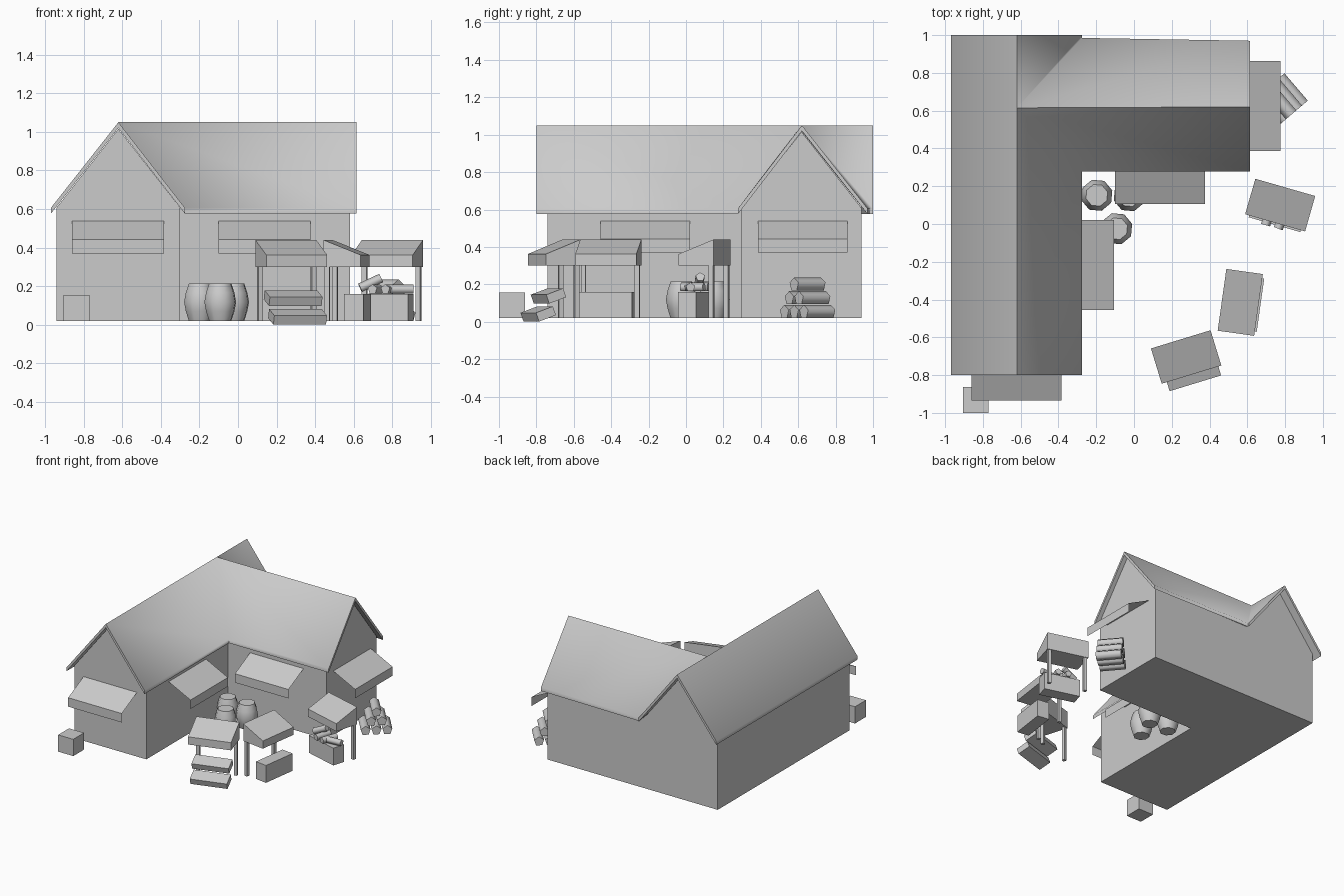
import bpy, bmesh, math
from mathutils import Matrix, Vector

if "Cube" in bpy.data.objects:
    bpy.data.objects.remove(bpy.data.objects["Cube"])

grey = bpy.data.materials.new("plain_grey")
grey.diffuse_color = (0.6, 0.6, 0.6, 1)
grey.use_nodes = True
grey.node_tree.nodes["Principled BSDF"].inputs["Base Color"].default_value = grey.diffuse_color


def T(x, y, z=0, rz=0, rx=0, ry=0):
    return (Matrix.Translation((x, y, z)) @ Matrix.Rotation(math.radians(rz), 4, 'Z')
            @ Matrix.Rotation(math.radians(ry), 4, 'Y') @ Matrix.Rotation(math.radians(rx), 4, 'X'))


def finish(name, bm, mat=Matrix(), smooth=None):
    bmesh.ops.transform(bm, matrix=mat, verts=bm.verts)
    bmesh.ops.recalc_face_normals(bm, faces=bm.faces)
    me = bpy.data.meshes.new(name)
    bm.to_mesh(me)
    bm.free()
    me.materials.append(grey)
    if smooth:
        me.shade_smooth()
        me.set_sharp_from_angle(angle=math.radians(smooth))
    ob = bpy.data.objects.new(name, me)
    bpy.context.collection.objects.link(ob)
    return ob


def loft(name, rings, mat=Matrix(), smooth=None):
    # closed solid through a list of point rings
    bm = bmesh.new()
    vs = [[bm.verts.new(p) for p in r] for r in rings]
    n = len(vs[0])
    for a, b in zip(vs, vs[1:]):
        for i in range(n):
            bm.faces.new((a[i], a[(i + 1) % n], b[(i + 1) % n], b[i]))
    bm.faces.new(vs[0])
    bm.faces.new(vs[-1])
    return finish(name, bm, mat, smooth)


def prism(name, profile, x0, x1, mat=Matrix(), smooth=None):
    # (y, z) profile extruded along x
    return loft(name, [[(x, y, z) for y, z in profile] for x in (x0, x1)], mat, smooth)


def box(name, sx, sy, sz, mat):
    p = [(-sy / 2, -sz / 2), (sy / 2, -sz / 2), (sy / 2, sz / 2), (-sy / 2, sz / 2)]
    return prism(name, p, -sx / 2, sx / 2, mat)


def log(name, r, length, mat):
    p = [(r * math.sin(i * math.tau / 5), r * math.cos(i * math.tau / 5)) for i in range(5)]
    return prism(name, p, -length / 2, length / 2, mat, 75)


# gabled walls of the two wings
gable = [(-.32, .02), (.32, .02), (.32, .608), (0, 1.015), (-.32, .608)]
prism("main_wing_walls", gable, -.74, .938, T(-.62, 0, 0, 90))
prism("side_wing_walls", gable, -.30, .58, T(0, .618))

# L-shaped roof with a valley on each side of the joint
E, R = .606, 1.05
pts = [(-.62, -.8, R), (-.62, .615, R), (-.62, 1, R), (-.97, -.8, E), (-.97, .615, E), (-.97, 1, E),
       (-.275, -.8, E), (-.275, .278, E), (.615, .278, E), (.615, .62, R), (.615, .97, E),
       (-.275, .985, E), (-.275, 1, E)]
bm = bmesh.new()
v = [bm.verts.new(p) for p in pts]
for f in ((0, 3, 4, 1), (1, 4, 5, 2), (0, 1, 7, 6), (1, 9, 8, 7), (1, 11, 10, 9), (1, 2, 12, 11)):
    bm.faces.new([v[i] for i in f])
ext = bmesh.ops.extrude_face_region(bm, geom=bm.faces[:], use_keep_orig=True)
bmesh.ops.translate(bm, vec=(0, 0, -.03),
                    verts=[g for g in ext["geom"] if isinstance(g, bmesh.types.BMVert)])
finish("roof", bm, smooth=80)

# thin wall awnings: slope and hanging front
for i, (x, y, rz) in enumerate([(-.622, -.74, 0), (-.30, -.217, 90), (.138, .30, 0), (.58, .625, 90)]):
    bm = bmesh.new()
    rows = [[bm.verts.new((sx * .239, yy, zz)) for sx in (-1, 1)]
            for yy, zz in ((0, .538), (-.195, .442), (-.195, .37))]
    for a, b in zip(rows, rows[1:]):
        bm.faces.new((a[0], b[0], b[1], a[1]))
    finish(f"awning_{i + 1}", bm, T(x, y, 0, rz))

# market stalls: wedge canopy on two back posts
stalls = [(.276, -.704, 17), (.5625, -.415, 82), (.774, .10, -16)]
canopy = [(.0975, .30), (.0975, .44), (-.0975, .362), (-.0975, .30)]
for i, (x, y, rz) in enumerate(stalls):
    m = T(x, y, 0, rz)
    prism(f"stall_canopy_{i + 1}", canopy, -.165, .165, m)
    for s in (-1, 1):
        box(f"stall_post_{i + 1}_{'left' if s < 0 else 'right'}", .025, .025, .29,
            m @ T(s * .145, .08, .165))
    if i == 0:
        # two tilted display trays
        box("upper_tray", .285, .1, .05, m @ T(0, -.033, .138, 0, 20))
        box("lower_tray", .285, .1, .05, m @ T(.006, -.092, .0415, 0, 20))
    else:
        box(f"stall_counter_{i + 1}", .285, .1, .14, m @ T(0, -.058, .09))

# rolls of goods on the last stall's counter
m = T(*stalls[2][:2], 0, stalls[2][2])
for i, (x, a) in enumerate([(-.045, 90), (.03, 85), (.09, 20)]):
    log(f"goods_roll_{i + 1}", .026, .13, m @ T(x, -.058, .184, a))
log("goods_roll_top", .026, .12, m @ T(-.075, -.05, .215, 20, 0, -25))

# barrels
for i, (x, y) in enumerate([(-.197, .152), (-.025, .15), (-.092, -.025)]):
    rings = [[(r * math.cos(k * math.tau / 8 + .3), r * math.sin(k * math.tau / 8 + .3), z)
              for k in range(8)]
             for z, r in ((.02, .06), (.07, .077), (.118, .086), (.166, .077), (.215, .06))]
    loft(f"barrel_{i + 1}", rings, T(x, y), 50)

# log pile beside the side wing
for row, n in enumerate((3, 2, 1)):
    for k in range(n):
        off = (k - (n - 1) / 2) * .08
        log(f"pile_log_{row}_{k}", .038, .19,
            T(.77 + off * .76, .65 + off * .65, .052 + row * .073, -49.5))

# crate by the front corner
box("crate", .135, .138, .135, T(-.838, -.931, .0875))
